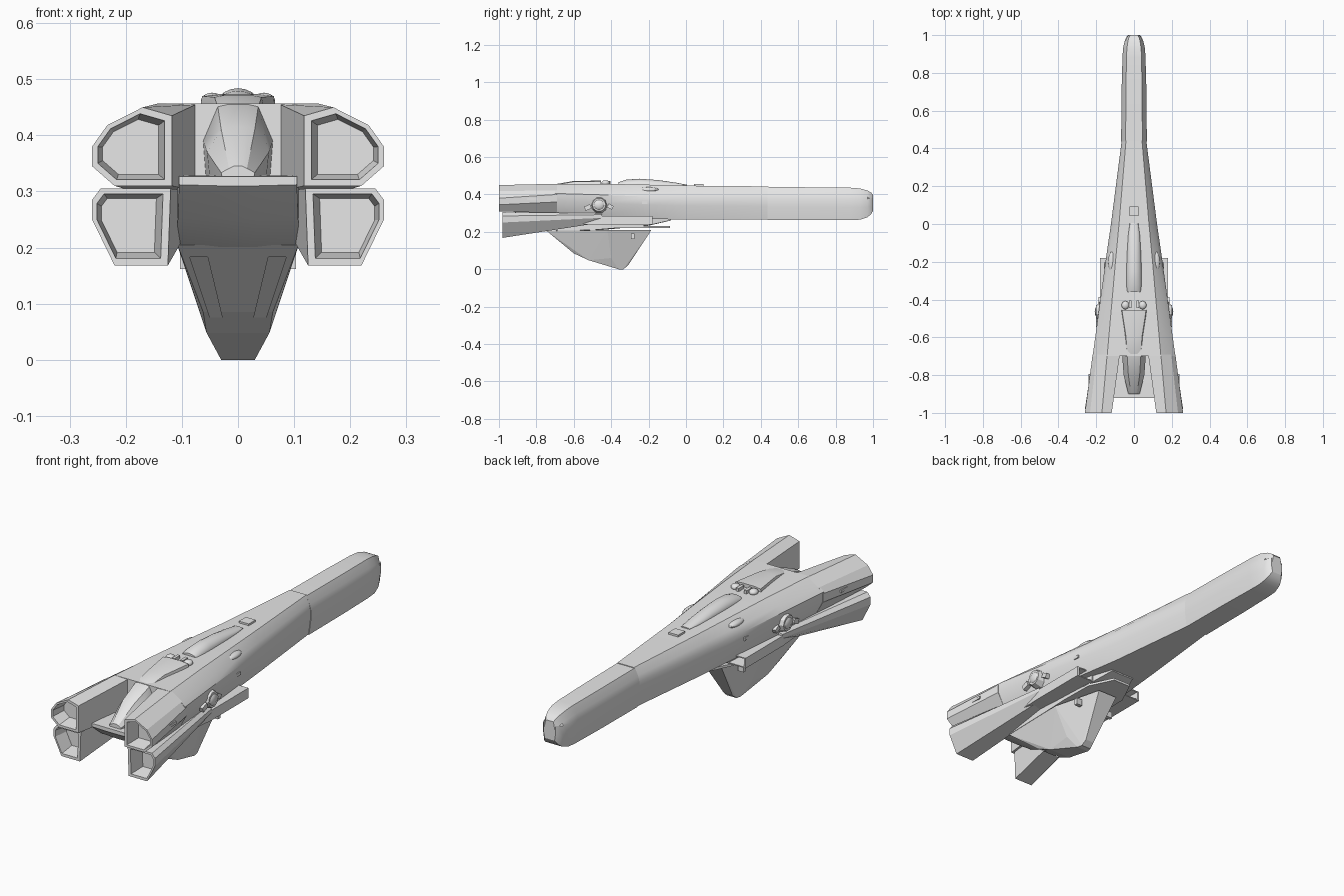
import bpy, bmesh, math
from mathutils import Matrix, Vector

if "Cube" in bpy.data.objects:
    bpy.data.objects.remove(bpy.data.objects["Cube"])

grey = bpy.data.materials.new("hull_grey")
grey.diffuse_color = (0.8, 0.8, 0.8, 1)
grey.use_nodes = True
grey.node_tree.nodes["Principled BSDF"].inputs["Base Color"].default_value = grey.diffuse_color


def finish(name, bm, mirror=False, smooth=True):
    bmesh.ops.recalc_face_normals(bm, faces=bm.faces)
    me = bpy.data.meshes.new(name)
    bm.to_mesh(me)
    bm.free()
    ob = bpy.data.objects.new(name, me)
    bpy.context.collection.objects.link(ob)
    me.materials.append(grey)
    if smooth:
        bpy.ops.object.select_all(action='DESELECT')
        ob.select_set(True)
        bpy.context.view_layer.objects.active = ob
        bpy.ops.object.shade_smooth_by_angle(angle=math.radians(28))
    if mirror:
        ob.modifiers.new("Mirror", 'MIRROR').use_mirror_merge = False
    return ob


def loft(name, rings, mirror=False, smooth=True):
    """Skin a list of equal-length 3D rings and cap both ends."""
    bm = bmesh.new()
    vs = [[bm.verts.new(p) for p in r] for r in rings]
    n = len(vs[0])
    for a, b in zip(vs, vs[1:]):
        for i in range(n):
            j = (i + 1) % n
            bm.faces.new((a[i], a[j], b[j], b[i]))
    bm.faces.new(vs[0])
    bm.faces.new(vs[-1])
    return finish(name, bm, mirror, smooth)


def sym(y, half):
    """Closed ring from a half profile (x, z) listed top to bottom."""
    right = [(x, y, z) for x, z in half]
    return right + [(-x, y, z) for x, z in reversed(half)]


def hull(name, pts, mirror=False, both=False):
    bm = bmesh.new()
    for x, y, z in pts:
        bm.verts.new((x, y, z))
        if both:
            bm.verts.new((-x, y, z))
    res = bmesh.ops.convex_hull(bm, input=bm.verts)
    bmesh.ops.delete(bm, geom=[v for v in bm.verts if not v.link_faces], context='VERTS')
    bmesh.ops.dissolve_limit(bm, angle_limit=0.02, verts=bm.verts, edges=bm.edges)
    return finish(name, bm, mirror, False)


def box(name, c, s, mirror=False, rot=0):
    bm = bmesh.new()
    m = Matrix.Translation(c) @ Matrix.Rotation(rot, 4, 'X') @ Matrix.Diagonal((*s, 1))
    bmesh.ops.create_cube(bm, size=1, matrix=m)
    return finish(name, bm, mirror, False)


def ball(name, c, r, mirror=False):
    bm = bmesh.new()
    m = Matrix.Translation(c) @ Matrix.Diagonal((*r, 1))
    bmesh.ops.create_uvsphere(bm, u_segments=16, v_segments=10, radius=1, matrix=m)
    return finish(name, bm, mirror)


def body(y, w, zt, zb):
    """Faceted fuselage cross-section."""
    mid = (zt + zb) / 2 + 0.005
    return sym(y, [(0.65 * w, zt), (0.9 * w, zt - 0.035), (w, mid + 0.022),
                   (w, mid - 0.022), (0.85 * w, zb)])


# Fuselage, widening toward the engines
loft("fuselage", [body(0.442, 0.065, 0.443, 0.265), body(0.0, 0.122, 0.447, 0.265),
                  body(-0.2, 0.151, 0.452, 0.27), body(-0.45, 0.185, 0.457, 0.285),
                  body(-0.7, 0.219, 0.457, 0.30)])
loft("nose_joint", [body(0.46, 0.060, 0.436, 0.27), body(0.42, 0.060, 0.436, 0.27)])

# Long blunt nose
loft("nose", [body(0.437, 0.068, 0.440, 0.263), body(0.7, 0.066, 0.438, 0.263),
              body(0.88, 0.061, 0.436, 0.263), body(0.93, 0.058, 0.432, 0.265),
              body(0.97, 0.049, 0.421, 0.278), body(0.99, 0.04, 0.41, 0.295),
              body(1.0, 0.03, 0.398, 0.312)])


# Four engines with open nozzles
def engine(name, front, y0, back, y1):
    cx = sum(p[0] for p in back) / len(back)
    cz = sum(p[1] for p in back) / len(back)

    def inner(s, y):
        return [(cx + (x - cx) * s, y, cz + (z - cz) * s) for x, z in back]
    loft(name, [[(x, y0, z) for x, z in front], inner(1, y1), inner(0.84, y1),
                inner(0.70, y1 + 0.07)], mirror=True, smooth=False)


engine("upper_engine",
       [(0.075, 0.30), (0.075, 0.455), (0.142, 0.457), (0.197, 0.422), (0.219, 0.400),
        (0.219, 0.360), (0.186, 0.30)], -0.69,
       [(0.118, 0.31), (0.118, 0.435), (0.17, 0.45), (0.233, 0.418), (0.26, 0.38),
        (0.26, 0.345), (0.22, 0.31)], -1.0)
engine("lower_engine",
       [(0.075, 0.255), (0.075, 0.30), (0.16, 0.30), (0.18, 0.292), (0.18, 0.275),
        (0.15, 0.25)], -0.45,
       [(0.125, 0.168), (0.12, 0.305), (0.245, 0.305), (0.26, 0.285), (0.26, 0.25),
        (0.22, 0.168)], -0.98)
box("engine_vent", (0.237, -0.83, 0.375), (0.006, 0.07, 0.012), mirror=True)

# Tail deck between the engines
loft("tail_deck", [sym(y, [(w, zt), (w, zb), (w * 0.3, zb - d)]) for y, w, zt, zb, d in [
    (-0.08, 0.06, 0.29, 0.262, 0.001), (-0.2, 0.095, 0.3, 0.235, 0.002),
    (-0.5, 0.11, 0.32, 0.21, 0.004), (-0.74, 0.11, 0.328, 0.205, 0.004),
    (-0.85, 0.107, 0.328, 0.255, 0.004), (-0.92, 0.105, 0.327, 0.312, 0.002)]])


# Dorsal hump sloping down behind the cockpit
def hump(y, a, b, zt, zb):
    return sym(y, [(a * 0.5, zt), (a, zt - 0.004), (b, zt + (zb - zt) * 0.5), (b * 0.92, zb)])


loft("dorsal_hump", [hump(-0.455, 0.064, 0.07, 0.474, 0.40), hump(-0.6, 0.042, 0.062, 0.472, 0.33),
                     hump(-0.7, 0.036, 0.062, 0.455, 0.325), hump(-0.8, 0.03, 0.055, 0.415, 0.325),
                     hump(-0.9, 0.016, 0.03, 0.345, 0.322)])

# Cockpit canopy: half-ellipse sections
rings = []
for y, w, h in [(0.005, 0.022, 0.004), (-0.06, 0.031, 0.016), (-0.15, 0.037, 0.029),
                (-0.25, 0.041, 0.036), (-0.32, 0.041, 0.031), (-0.36, 0.038, 0.018)]:
    rings.append([(w * math.cos(t * math.pi / 10), y, 0.448 + h * math.sin(t * math.pi / 10))
                  for t in range(11)] + [(-w, y, 0.43), (w, y, 0.43)])
loft("canopy", rings)

# Small fittings on the spine
box("spine_hatch", (0, 0.068, 0.447), (0.05, 0.05, 0.016))
ball("sensor_ball", (0.046, -0.43, 0.462), (0.02, 0.022, 0.014), mirror=True)
box("sensor_mount", (0.02, -0.425, 0.46), (0.014, 0.04, 0.022), mirror=True)
ball("side_scoop", (0.115, -0.2, 0.425), (0.022, 0.055, 0.014), mirror=True)

# Side pods
bm = bmesh.new()
bmesh.ops.create_cone(bm, cap_ends=True, segments=10, radius1=0.048, radius2=0.036, depth=0.04,
                      matrix=Matrix.Translation((0.18, -0.465, 0.345)) @ Matrix.Rotation(math.pi / 2, 4, 'Y'))
finish("pod_base", bm, mirror=True)
ball("pod_dome", (0.188, -0.465, 0.345), (0.02, 0.034, 0.032), mirror=True)
box("pod_rear_arm", (0.19, -0.525, 0.33), (0.02, 0.035, 0.024), mirror=True, rot=0.4)
box("pod_front_arm", (0.178, -0.405, 0.335), (0.02, 0.03, 0.022), mirror=True, rot=-0.5)
box("side_latch", (0.152, -0.22, 0.357), (0.012, 0.03, 0.014), mirror=True)

# Air intakes under the hull, open toward the nose
q = [(0.085, 0.238), (0.085, 0.285), (0.18, 0.285), (0.18, 0.238)]


def q_ring(y, s):
    return [(0.1325 + (x - 0.1325) * s, y, 0.2615 + (z - 0.2615) * s) for x, z in q]


loft("intake", [q_ring(-0.25, 0.6), q_ring(-0.18, 0.8), q_ring(-0.18, 1),
                q_ring(-0.45, 1), q_ring(-0.62, 0.8)], mirror=True, smooth=False)

# Splitter plate above the keel
hull("splitter_plate", [(x, y, z) for x, y in [(0.045, -0.085), (0.1, -0.2), (0.112, -0.745)]
                        for z in (0.221, 0.232)], both=True)

# Ventral keel with two slots in its rear face
keel = hull("keel", [(0.108, -0.745, 0.205), (0.11, -0.42, 0.21), (0.05, -0.185, 0.21),
                     (0.062, -0.60, 0.085), (0.056, -0.52, 0.048), (0.058, -0.4, 0.06),
                     (0.03, -0.36, 0.0), (0.025, -0.335, 0.0), (0.022, -0.31, 0.02)], both=True)
slot = []
for x, z in [(0.086, 0.183), (0.054, 0.183), (0.05, 0.075), (0.028, 0.075)]:
    y = -0.745 + (0.205 - z) * 0.145 / 0.12
    slot += [(x, y - 0.02, z), (x, y + 0.012, z)]
cutter = hull("keel_slot_cutter", slot, mirror=True)
cutter.hide_render = True
cutter.hide_viewport = True
cut = keel.modifiers.new("Slots", 'BOOLEAN')
cut.operation = 'DIFFERENCE'
cut.object = cutter
box("keel_latch", (0.088, -0.285, 0.177), (0.03, 0.018, 0.03), mirror=True)
